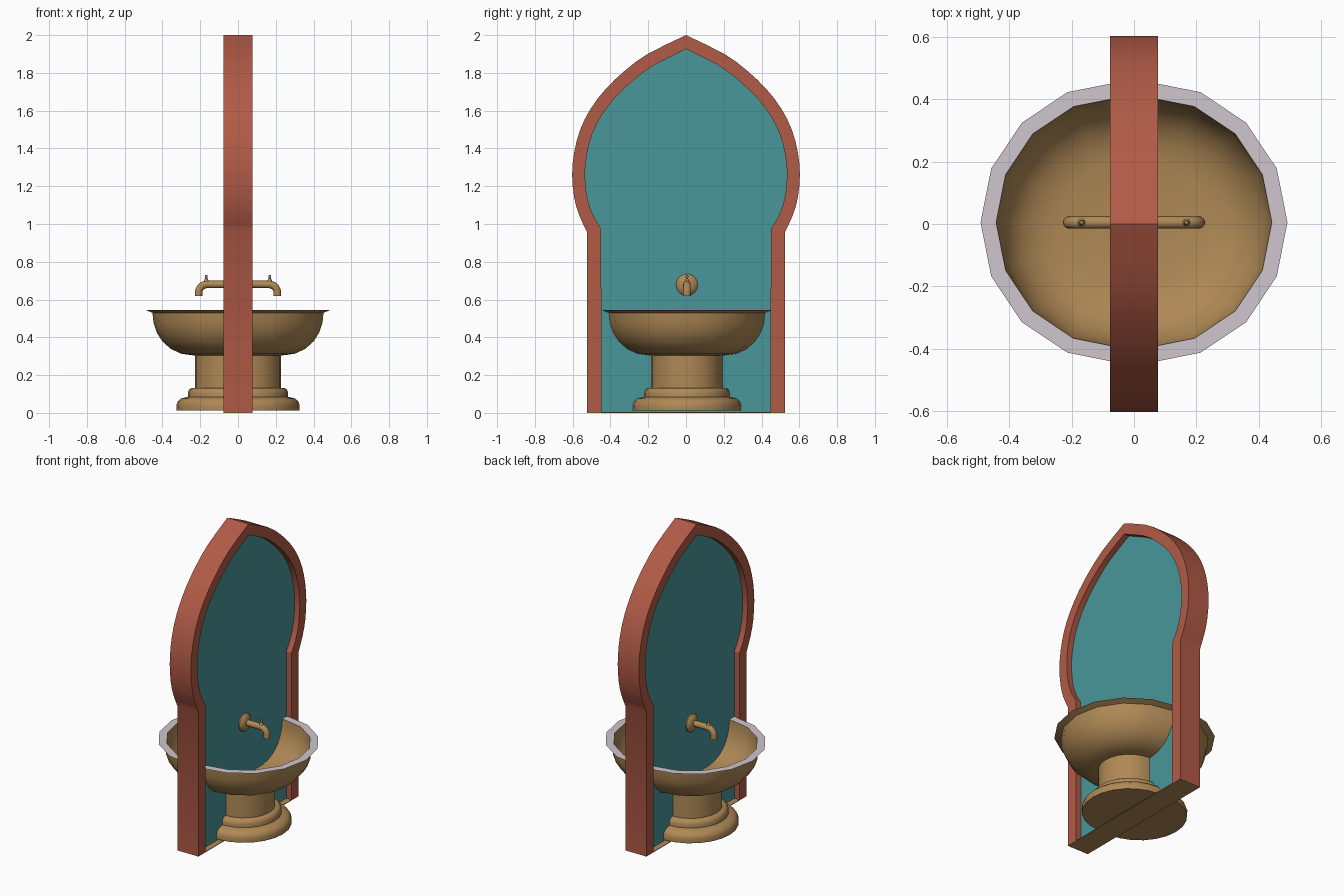
import bpy, bmesh, math
from mathutils import Vector

if "Cube" in bpy.data.objects:
    bpy.data.objects.remove(bpy.data.objects["Cube"])


def mat(name, rgb):
    m = bpy.data.materials.new(name)
    m.diffuse_color = (*rgb, 1)
    m.use_nodes = True
    m.node_tree.nodes["Principled BSDF"].inputs["Base Color"].default_value = m.diffuse_color
    return m


RED = mat("terracotta red", (0.44, 0.103, 0.061))
TEAL = mat("teal tile", (0.066, 0.31, 0.32))
BRASS = mat("brass", (0.43, 0.25, 0.092))
PALE = mat("pale rim", (0.62, 0.565, 0.61))
PX = 0.04      # half thickness of the panel
FX = 0.0775    # half thickness of the frame
CY = 0.005     # y centre of the fountain


def finish(name, bm, mats, mirror=False, angle=35, fix=True):
    if fix:
        bmesh.ops.recalc_face_normals(bm, faces=bm.faces)
    me = bpy.data.meshes.new(name)
    bm.to_mesh(me)
    bm.free()
    ob = bpy.data.objects.new(name, me)
    bpy.context.collection.objects.link(ob)
    for m in mats:
        me.materials.append(m)
    bpy.ops.object.select_all(action='DESELECT')
    ob.select_set(True)
    bpy.context.view_layer.objects.active = ob
    bpy.ops.object.shade_smooth_by_angle(angle=math.radians(angle))
    if mirror:
        ob.modifiers.new("both sides", 'MIRROR').use_axis = (True, False, False)
    return ob


def bridge(bm, rings, closed):
    """Join successive rings of vertices with quads, returned row by row."""
    rows = []
    for a, b in zip(rings, rings[1:]):
        n = len(a)
        rows.append([bm.faces.new((a[i], a[(i + 1) % n], b[(i + 1) % n], b[i]))
                     for i in range(n if closed else n - 1)])
    return rows


def half_lathe(bm, profile, segs):
    """Half turn about a vertical axis on the panel face, on the +x side."""
    rings = []
    for r, z in profile:
        angs = [math.pi * (i / segs - 0.5) for i in range(segs + 1)]
        rings.append([bm.verts.new((PX + r * math.cos(a), CY + r * math.sin(a), z)) for a in angs])
    return rings, bridge(bm, rings, False)


def lathe(bm, profile, place, segs=12):
    rings = [[bm.verts.new(place(r * math.cos(a), r * math.sin(a), h))
              for a in (2 * math.pi * i / segs for i in range(segs))] for r, h in profile]
    bridge(bm, rings, True)
    bm.faces.new(rings[0])
    bm.faces.new(rings[-1])


# Arch outline (right half): straight post, then a smoothed pointed arch
key = [(0.524, 0.957), (0.567, 1.05), (0.592, 1.14), (0.603, 1.26), (0.592, 1.38),
       (0.56, 1.50), (0.505, 1.61), (0.425, 1.715), (0.32, 1.815), (0.2, 1.902), (0, 2.0)]
pts = [Vector(p) for p in key]
ext = [2 * pts[0] - pts[1]] + pts + [2 * pts[-1] - pts[-2]]
outer = [Vector((0.524, 0.004))]
for i in range(len(pts) - 1):
    p0, p1, p2, p3 = ext[i:i + 4]
    for t in (0, 0.5):
        outer.append(0.5 * (2 * p1 + (p2 - p0) * t + (2 * p0 - 5 * p1 + 4 * p2 - p3) * t * t
                            + (3 * p1 - p0 - 3 * p2 + p3) * t ** 3))
outer.append(pts[-1])

# Inner outline: mitred offset
inner = []
for i, p in enumerate(outer):
    if i == 0:
        inner.append(Vector((p.x - 0.076, p.y)))
    elif i == len(outer) - 1:
        inner.append(Vector((0, p.y - 0.074)))
    else:
        d0, d1 = (p - outer[i - 1]).normalized(), (outer[i + 1] - p).normalized()
        n0, n1 = Vector((-d0.y, d0.x)), Vector((-d1.y, d1.x))
        m = (n0 + n1).normalized()
        inner.append(p + m * ((0.075 if i < 2 else 0.068) / m.dot(n0)))


def full(half):
    return half + [Vector((-p.x, p.y)) for p in reversed(half[:-1])]


# Arch frame
bm = bmesh.new()
rings = []
for prof, x in ((outer, FX), (inner, FX), (inner, -FX), (outer, -FX)):
    rings.append([bm.verts.new((x, p.x, p.y)) for p in full(prof)])
bridge(bm, rings + [rings[0]], False)
for k in (0, -1):
    bm.faces.new([r[k] for r in rings])
finish("arch_frame", bm, [RED], angle=30)

# Recessed back panel
bm = bmesh.new()
for x in (PX, -PX):
    rows = [[bm.verts.new((x, s * p.x, p.y)) for s in (-1, 1)] for p in inner[:-1]]
    for a, b in zip(rows, rows[1:]):
        f = (a[0], a[1], b[1], b[0])
        bm.faces.new(f if x > 0 else f[::-1])
    top = bm.verts.new((x, 0, inner[-1].y))
    f = (rows[-1][0], rows[-1][1], top)
    bm.faces.new(f if x > 0 else f[::-1])
finish("back_panel", bm, [TEAL], fix=False)

# Threshold strip under the arch
bm = bmesh.new()
bmesh.ops.create_cube(bm, size=1)
for v in bm.verts:
    v.co = (v.co.x * 2 * FX, v.co.y * 1.048, (v.co.z + 0.5) * 0.004)
finish("threshold", bm, [BRASS])

# Basin bowls with pale flat rim
bm = bmesh.new()
prof = [(0.0, 0.305), (0.2, 0.305), (0.26, 0.313), (0.315, 0.338), (0.36, 0.378), (0.39, 0.425),
        (0.407, 0.475), (0.413, 0.53), (0.452, 0.546), (0.402, 0.546), (0.398, 0.50), (0.383, 0.45),
        (0.352, 0.395), (0.305, 0.355), (0.25, 0.332), (0.19, 0.322), (0.0, 0.32)]
rings, rows = half_lathe(bm, prof, 8)
for f in rows[8]:
    f.material_index = 1
bmesh.ops.remove_doubles(bm, verts=bm.verts, dist=1e-5)
finish("basin", bm, [BRASS, PALE], mirror=True)

# Pedestals with moulded feet
bm = bmesh.new()
prof = [(0.0, 0.012), (0.285, 0.012), (0.287, 0.04), (0.28, 0.06), (0.262, 0.076), (0.238, 0.082),
        (0.226, 0.085), (0.226, 0.108), (0.218, 0.124), (0.205, 0.132), (0.188, 0.132), (0.188, 0.31)]
half_lathe(bm, prof, 12)
bmesh.ops.remove_doubles(bm, verts=bm.verts, dist=1e-5)
finish("pedestal", bm, [BRASS], mirror=True)

# Tap wall plates
bm = bmesh.new()
lathe(bm, [(0.058, PX - 0.005), (0.058, PX + 0.008), (0.05, PX + 0.018), (0.035, PX + 0.026), (0.02, PX + 0.03)],
      lambda a, b, h: (h, CY + a, 0.678 + b), 16)
finish("tap_plate", bm, [BRASS], mirror=True)

# Spouts: a tube swept along a straight run, a bend and a short drop
bm = bmesh.new()
path = [(PX, 0.68, 0)]
for i in range(7):
    a = math.pi / 2 * i / 6
    path.append((0.165 + 0.043 * math.sin(a), 0.637 + 0.043 * math.cos(a), a))
path.append((0.208, 0.618, math.pi / 2))
rings = []
for x, z, a in path:
    rings.append([bm.verts.new((x + 0.02 * math.sin(t) * math.sin(a), CY + 0.02 * math.cos(t),
                                z + 0.02 * math.sin(t) * math.cos(a)))
                  for t in (2 * math.pi * i / 12 for i in range(12))])
bridge(bm, rings, True)
bm.faces.new(rings[0])
bm.faces.new(rings[-1])
finish("tap_spout", bm, [BRASS], mirror=True)

# Tap knobs
bm = bmesh.new()
lathe(bm, [(0.014, 0.69), (0.011, 0.703), (0.006, 0.711), (0.008, 0.722), (0.006, 0.729)],
      lambda a, b, h: (0.168 + a, CY + b, h), 10)
finish("tap_knob", bm, [BRASS], mirror=True)
